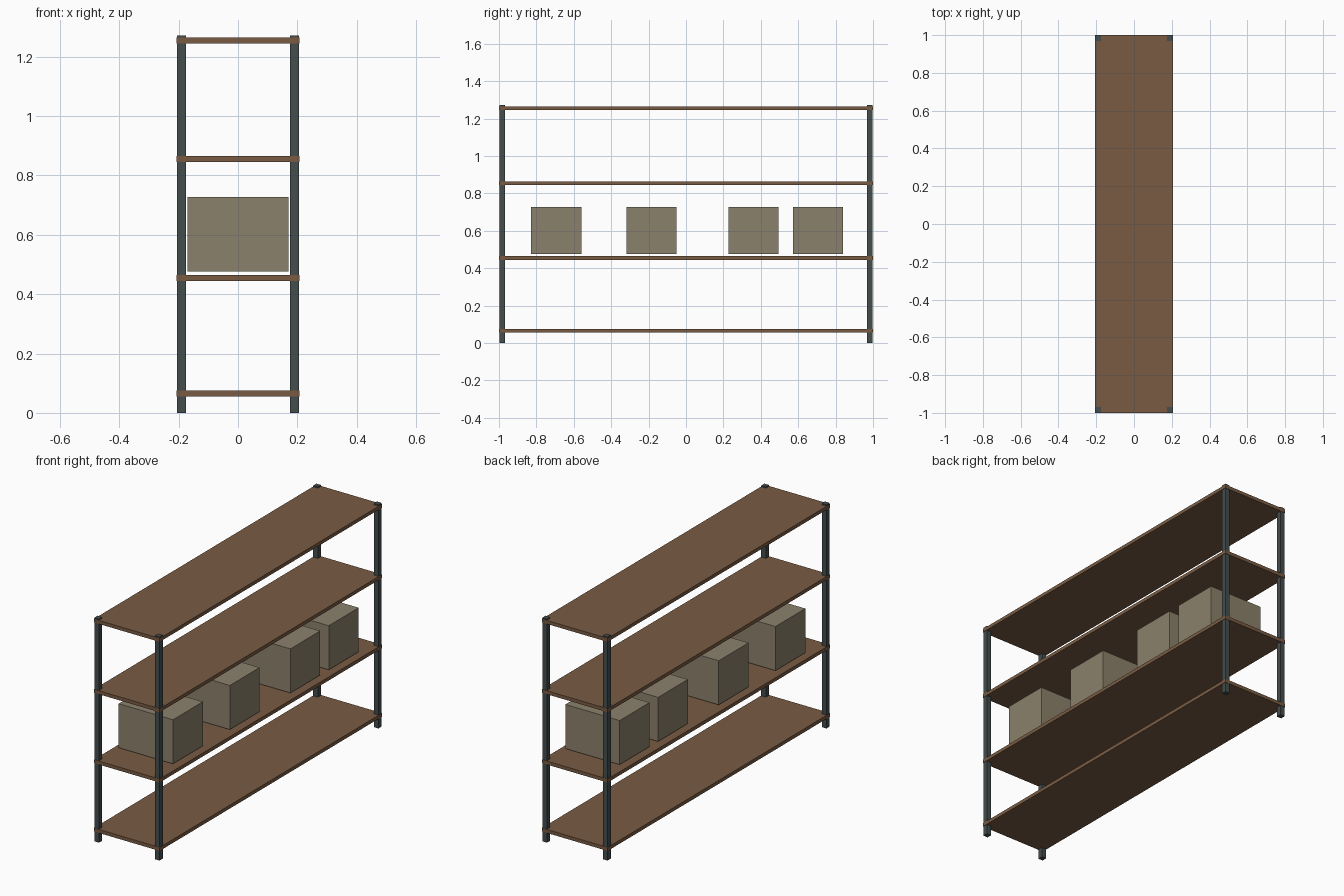
import bpy

if "Cube" in bpy.data.objects:
    bpy.data.objects.remove(bpy.data.objects["Cube"])


def material(name, color):
    m = bpy.data.materials.new(name)
    m.diffuse_color = (*color, 1)
    m.use_nodes = True
    m.node_tree.nodes["Principled BSDF"].inputs["Base Color"].default_value = m.diffuse_color
    return m


def box(name, x, y, z, mat):
    """Box spanning the (min, max) ranges x, y and z."""
    bpy.ops.mesh.primitive_cube_add(
        size=1, location=[(a + b) / 2 for a, b in (x, y, z)])
    ob = bpy.context.object
    ob.name = name
    ob.scale = [b - a for a, b in (x, y, z)]
    bpy.ops.object.transform_apply(location=False, rotation=False, scale=True)
    ob.data.materials.append(mat)
    return ob


wood = material("wood", (0.19, 0.105, 0.055))
steel = material("steel", (0.06, 0.075, 0.075))
card = material("cardboard", (0.26, 0.22, 0.15))

# Shelf boards
for i, top in enumerate((0.076, 0.465, 0.865, 1.265)):
    box(f"shelf_{i + 1}", (-0.207, 0.207), (-1, 1), (top - 0.02, top), wood)

# Corner posts, just inside the shelf edges
for sx, xn in ((-1, "left"), (1, "right")):
    for sy, yn in ((-1, "front"), (1, "back")):
        x = sorted((sx * 0.176, sx * 0.205))
        y = sorted((sy * 0.969, sy * 0.998))
        box(f"{yn}_{xn}_post", x, y, (0, 1.272), steel)

# Storage boxes on the second shelf
for i, y in enumerate((-0.694, -0.184, 0.361, 0.706)):
    box(f"storage_box_{i + 1}", (-0.171, 0.171), (y - 0.134, y + 0.134),
        (0.476, 0.727), card)
